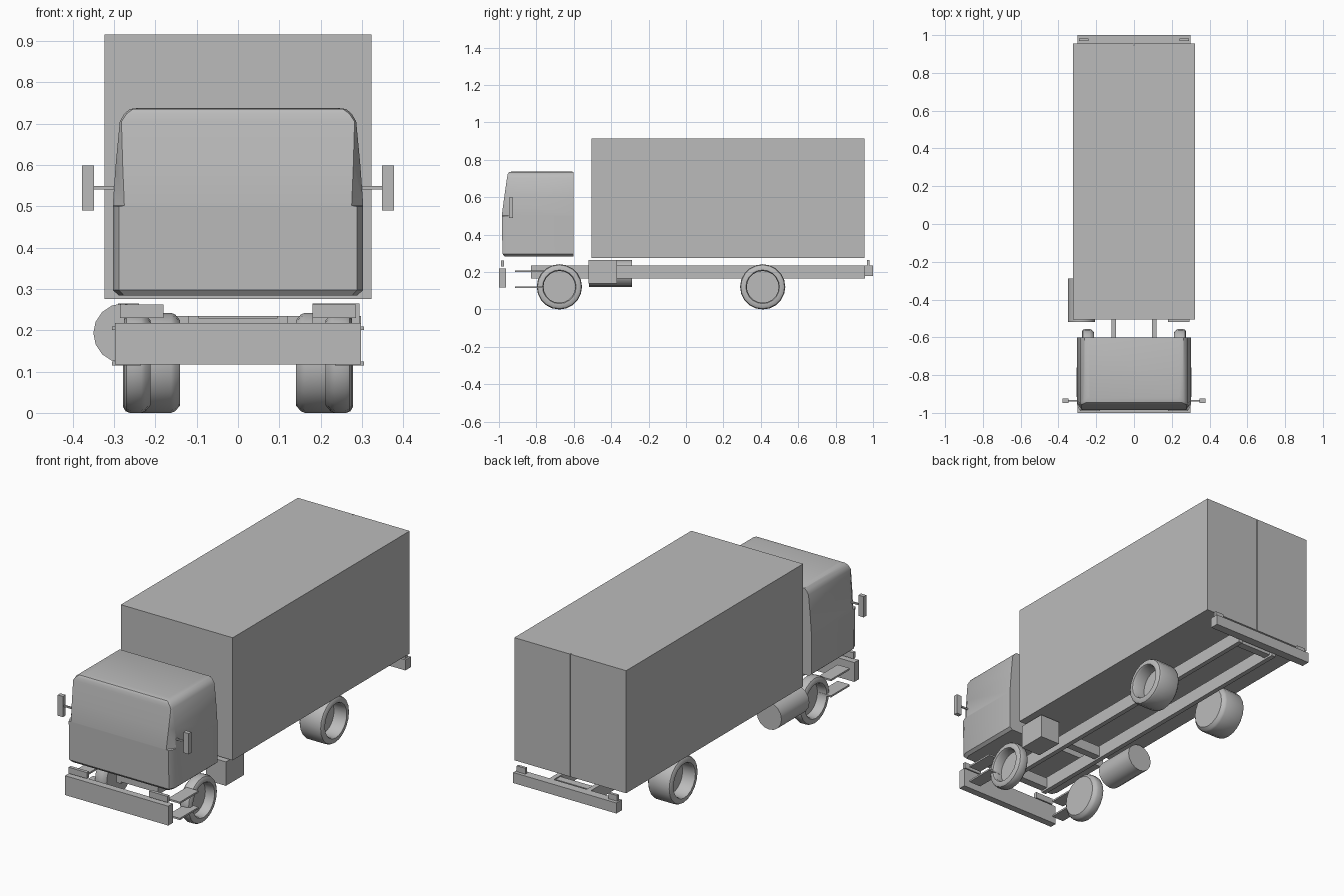
import bpy
import bmesh
import math
from mathutils import Matrix

if "Cube" in bpy.data.objects:
    bpy.data.objects.remove(bpy.data.objects["Cube"], do_unlink=True)

grey = bpy.data.materials.new("plain grey")
grey.use_nodes = True
GREY = (0.5, 0.5, 0.5, 1)
grey.diffuse_color = GREY
grey.node_tree.nodes["Principled BSDF"].inputs["Base Color"].default_value = GREY


def finish(name, bm, smooth=None):
    """Turn a bmesh into a named grey object, optionally smoothed below an angle."""
    bmesh.ops.recalc_face_normals(bm, faces=bm.faces)
    mesh = bpy.data.meshes.new(name)
    bm.to_mesh(mesh)
    bm.free()
    mesh.materials.append(grey)
    ob = bpy.data.objects.new(name, mesh)
    bpy.context.collection.objects.link(ob)
    if smooth:
        bpy.ops.object.select_all(action="DESELECT")
        ob.select_set(True)
        bpy.context.view_layer.objects.active = ob
        bpy.ops.object.shade_smooth_by_angle(angle=math.radians(smooth))
    return ob


def box(name, x, y, z):
    """Box from (low, high) ranges on each axis."""
    bm = bmesh.new()
    bmesh.ops.create_cube(bm, size=1)
    for v in bm.verts:
        for i, (low, high) in enumerate((x, y, z)):
            v.co[i] = low if v.co[i] < 0 else high
    return finish(name, bm)


def both_sides(name, x, y, z):
    box("left_" + name, x, y, z)
    box("right_" + name, (-x[1], -x[0]), y, z)


def loft(name, rings, smooth):
    """Skin a stack of equal-length rings and cap both ends."""
    bm = bmesh.new()
    loops = [[bm.verts.new(p) for p in ring] for ring in rings]
    n = len(loops[0])
    for a, b in zip(loops, loops[1:]):
        for i in range(n):
            j = (i + 1) % n
            bm.faces.new((a[i], a[j], b[j], b[i]))
    bm.faces.new(loops[0])
    bm.faces.new(loops[-1])
    return finish(name, bm, smooth)


def wheel(name, side, y, inner, outer, recess):
    """Tyre with a closed inner face and a cupped outer face."""
    r = 0.121
    profile = [(inner, 0.088), (inner, r - 0.018), (inner + 0.012, r - 0.004),
               (inner + 0.022, r), (outer - 0.016, r), (outer - 0.006, r - 0.004),
               (outer, r - 0.014), (outer, 0.09), (outer - 0.008, 0.085),
               (outer - recess, 0.085)]
    rings = []
    for x, rad in profile:
        angles = [math.tau * i / 20 for i in range(20)]
        rings.append([(side * x, y + rad * math.cos(a), r + rad * math.sin(a)) for a in angles])
    loft(name, rings, 35)


# Cargo body with two rear doors separated by a fine seam
box("cargo_body", (-0.323, 0.323), (-0.505, 0.947), (0.275, 0.915))
both_sides("rear_door", (0.002, 0.323), (0.947, 0.955), (0.275, 0.915))


# Cab: stacked sections of height, half width, front y, corner inset x and y
def cab_section(z, half, front, cx, cy, back=-0.602):
    right = [(half, back), (half, front + cy), (half - cx, front)]
    left = [(-x, y) for x, y in reversed(right)]
    return [(x, y, z) for x, y in right + left]


loft("cab", [
    cab_section(0.284, 0.288, -0.970, 0.012, 0.03),
    cab_section(0.297, 0.303, -0.981, 0.015, 0.03),
    cab_section(0.499, 0.303, -0.985, 0.015, 0.03),
    cab_section(0.502, 0.303, -0.985, 0.028, 0.04),
    cab_section(0.600, 0.296, -0.972, 0.017, 0.03),
    cab_section(0.705, 0.286, -0.957, 0.004, 0.012),
    cab_section(0.724, 0.275, -0.953, 0.006, 0.012),
    cab_section(0.735, 0.262, -0.945, 0.008, 0.012),
    cab_section(0.738, 0.240, -0.925, 0.008, 0.012, -0.61),
], 32)

# Mirrors
both_sides("mirror", (0.348, 0.378), (-0.947, -0.925), (0.49, 0.598))
both_sides("mirror_arm", (0.288, 0.350), (-0.940, -0.932), (0.541, 0.549))

# Chassis rails and cross members
both_sides("chassis_rail", (0.095, 0.12), (-0.83, 0.957), (0.165, 0.235))
for label, y in (("front", -0.83), ("middle", -0.42), ("rear", 0.90)):
    box(label + "_cross_member", (-0.1, 0.1), (y, y + 0.04), (0.175, 0.23))

# Bumpers, lamps and cab steps
box("front_bumper", (-0.298, 0.298), (-1.0, -0.963), (0.117, 0.218))
both_sides("front_lamp", (0.18, 0.285), (-0.99, -0.973), (0.23, 0.262))
box("rear_bumper", (-0.298, 0.298), (0.955, 1.0), (0.18, 0.235))
both_sides("rear_lamp", (0.24, 0.29), (0.968, 0.982), (0.235, 0.265))
both_sides("upper_step", (0.235, 0.305), (-0.915, -0.76), (0.2, 0.209))
both_sides("lower_step", (0.235, 0.305), (-0.915, -0.76), (0.115, 0.124))

# Battery box and round fuel tank
box("battery_box", (0.18, 0.294), (-0.52, -0.37), (0.14, 0.265))
bm = bmesh.new()
place = Matrix.Translation((-0.278, -0.403, 0.193)) @ Matrix.Rotation(math.pi / 2, 4, "X")
bmesh.ops.create_cone(bm, cap_ends=True, segments=16, radius1=0.072, radius2=0.072,
                      depth=0.23, matrix=place)
finish("fuel_tank", bm, 35)

# Wheels
for side, label in ((1, "left"), (-1, "right")):
    wheel(label + "_front_wheel", side, -0.677, 0.212, 0.276, 0.05)
    wheel(label + "_rear_wheel", side, 0.41, 0.14, 0.278, 0.07)
